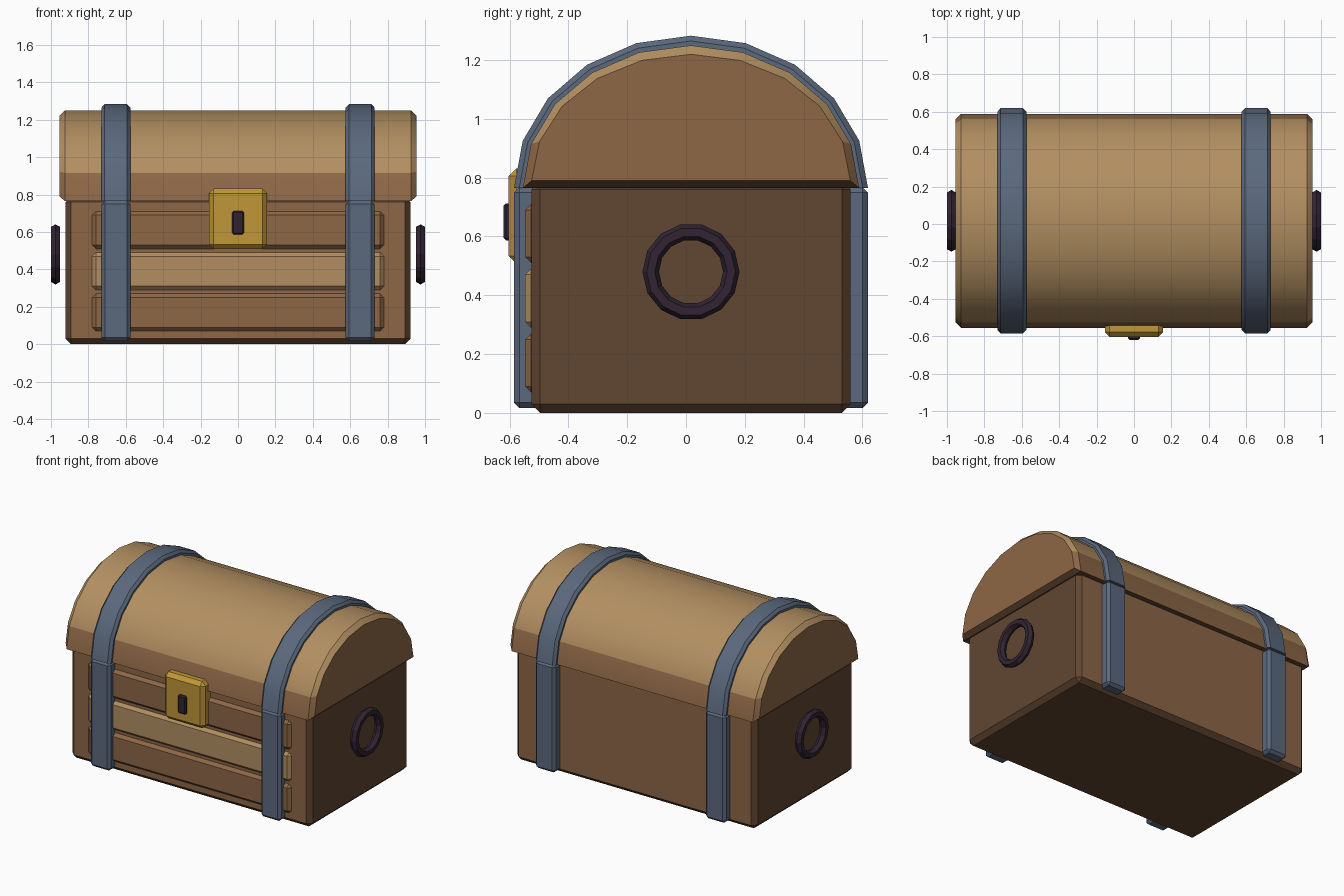
import bpy, bmesh, math
from mathutils import Matrix

if "Cube" in bpy.data.objects:
    bpy.data.objects.remove(bpy.data.objects["Cube"])

CY = 0.017  # depth centre of the chest (lock sticks out at the front)


def mat(name, r, g, b):
    lin = [((c / 255 + 0.055) / 1.055) ** 2.4 for c in (r, g, b)]
    m = bpy.data.materials.new(name)
    m.diffuse_color = (*lin, 1)
    m.use_nodes = True
    m.node_tree.nodes["Principled BSDF"].inputs["Base Color"].default_value = m.diffuse_color
    return m


BROWN = mat("mid brown wood", 141, 103, 70)
DARK = mat("dark brown wood", 97, 70, 49)
TAN = mat("tan wood", 178, 143, 97)
STEEL = mat("blue grey steel", 91, 105, 125)
GOLD = mat("gold", 192, 150, 56)
BLACK = mat("dark iron", 49, 36, 50)


def finish(bm, name, mats, rule=None, smooth=False):
    bmesh.ops.recalc_face_normals(bm, faces=bm.faces)
    bm.normal_update()
    for f in bm.faces:
        if rule:
            f.material_index = rule(f)
    me = bpy.data.meshes.new(name)
    bm.to_mesh(me)
    bm.free()
    for m in mats:
        me.materials.append(m)
    ob = bpy.data.objects.new(name, me)
    bpy.context.collection.objects.link(ob)
    if smooth:
        bpy.ops.object.select_all(action='DESELECT')
        ob.select_set(True)
        bpy.context.view_layer.objects.active = ob
        bpy.ops.object.shade_smooth_by_angle(angle=math.radians(30))
    return ob


def box(name, lo, hi, bevel, mats, rule=None):
    bm = bmesh.new()
    bmesh.ops.create_cube(bm, size=1)
    for v in bm.verts:
        v.co = [lo[i] + (v.co[i] + 0.5) * (hi[i] - lo[i]) for i in range(3)]
    bmesh.ops.bevel(bm, geom=list(bm.edges), offset=bevel, segments=1,
                    affect='EDGES', clamp_overlap=True)
    return finish(bm, name, mats, rule)


def loft(name, rings, mats, rule=None):
    bm = bmesh.new()
    vs = [[bm.verts.new(p) for p in r] for r in rings]
    n = len(rings[0])
    for a, b in zip(vs, vs[1:]):
        for i in range(n):
            j = (i + 1) % n
            bm.faces.new((a[i], a[j], b[j], b[i]))
    bm.faces.new(vs[0])
    bm.faces.new(vs[-1])
    return finish(bm, name, mats, rule, smooth=True)


def arch(x, ry, rz, z0):
    return [(x, CY + ry * math.cos(math.pi * i / 10), z0 + rz * math.sin(math.pi * i / 10))
            for i in range(11)]


# Body: lighter front and back, dark ends and edges
box("body", (-0.922, CY - 0.543, 0), (0.922, CY + 0.543, 0.79), 0.03, [BROWN, DARK],
    lambda f: 0 if abs(f.normal.y) > 0.9 else 1)


# Barrel lid with chamfered ends
def lid_rule(f):
    if abs(f.normal.x) > 0.9:
        return 0
    if f.normal.z < -0.3:
        return 1
    return 0 if f.calc_center_median().z < 0.92 else 2


loft("lid", [arch(-0.955, 0.542, 0.43, 0.79), arch(-0.925, 0.572, 0.485, 0.765),
             arch(0.925, 0.572, 0.485, 0.765), arch(0.955, 0.542, 0.43, 0.79)],
     [BROWN, DARK, TAN], lid_rule)

# Front planks
for i, z in enumerate((0.17, 0.39, 0.61)):
    box(f"front_plank_{i + 1}", (-0.78, -0.547, z - 0.1), (0.78, -0.49, z + 0.1), 0.02,
        [TAN if i == 1 else BROWN])

for s, side in ((-1, "left"), (1, "right")):
    # Steel strap over the lid
    xc = s * 0.653
    section = [(-0.077, -0.06), (-0.077, -0.018), (-0.06, 0),
               (0.06, 0), (0.077, -0.018), (0.077, -0.06)]
    columns = [arch(xc + dx, 0.602 + d, 0.518 + d, 0.765) for dx, d in section]
    loft(f"lid_strap_{side}", list(zip(*columns)), [STEEL])

    # Steel straps down the front and back
    for face, y0, y1 in (("front", CY - 0.602, -0.49), ("back", 0.52, CY + 0.602)):
        box(f"{face}_strap_{side}", (xc - 0.077, y0, 0.017), (xc + 0.077, y1, 0.767),
            0.018, [STEEL])

    # Ring handle
    bm = bmesh.new()
    rings = []
    for i in range(14):
        a = 2 * math.pi * i / 14
        ring = []
        for j in range(6):
            b = math.pi * j / 3
            r = 0.137 + 0.028 * math.cos(b)
            ring.append(bm.verts.new((s * 0.976 + 0.028 * math.sin(b),
                                      CY + r * math.cos(a), 0.48 + r * math.sin(a))))
        rings.append(ring)
    for i in range(14):
        p, q = rings[i], rings[(i + 1) % 14]
        for j in range(6):
            k = (j + 1) % 6
            bm.faces.new((p[j], p[k], q[k], q[j]))
    finish(bm, f"ring_handle_{side}", [BLACK])

# Lock plate and keyhole
box("lock_plate", (-0.156, -0.603, 0.508), (0.156, -0.49, 0.832), 0.026, [GOLD])
box("keyhole", (-0.031, -0.62, 0.587), (0.031, -0.58, 0.713), 0.008, [BLACK])
